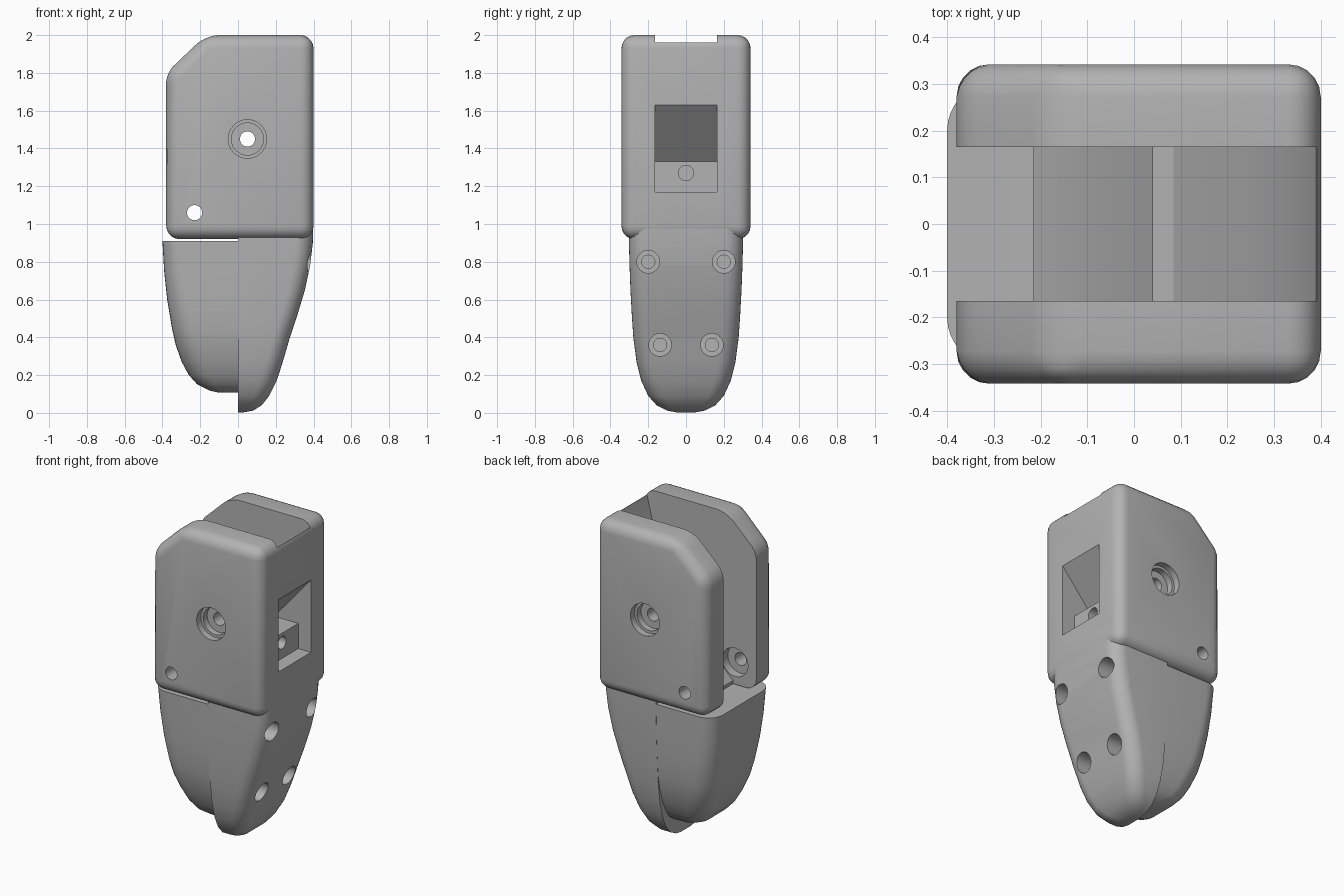
import bpy, bmesh, math
from mathutils import Matrix, Vector

cube = bpy.data.objects.get("Cube")
if cube:
    bpy.data.objects.remove(cube, do_unlink=True)

grey = bpy.data.materials.new("plain_grey")
grey.use_nodes = True
tone = (0.45, 0.45, 0.45, 1)
grey.diffuse_color = tone
grey.node_tree.nodes["Principled BSDF"].inputs["Base Color"].default_value = tone


def make(name, bm):
    bmesh.ops.recalc_face_normals(bm, faces=bm.faces)
    mesh = bpy.data.meshes.new(name)
    bm.to_mesh(mesh)
    bm.free()
    mesh.materials.append(grey)
    obj = bpy.data.objects.new(name, mesh)
    bpy.context.collection.objects.link(obj)
    return obj


def prism(name, profile, half, bevel=0):
    """Extrude an x-z profile across y, optionally rounding every edge."""
    bm = bmesh.new()
    face = bm.faces.new([bm.verts.new((x, -half, z)) for x, z in profile])
    out = bmesh.ops.extrude_face_region(bm, geom=[face])
    moved = [v for v in out["geom"] if isinstance(v, bmesh.types.BMVert)]
    bmesh.ops.translate(bm, verts=moved, vec=(0, 2 * half, 0))
    if bevel:
        bmesh.ops.bevel(bm, geom=bm.edges[:], offset=bevel, segments=5,
                        profile=0.5, affect="EDGES")
    return make(name, bm)


def rod(start, end, r1, r2=None):
    """Round cutter between two points."""
    a, b = Vector(start), Vector(end)
    turn = (b - a).to_track_quat("Z", "Y").to_matrix().to_4x4()
    bm = bmesh.new()
    bmesh.ops.create_cone(bm, cap_ends=True, segments=32, radius1=r1,
                          radius2=r2 or r1, depth=(b - a).length,
                          matrix=Matrix.Translation((a + b) / 2) @ turn)
    return make("hole_cutter", bm)


def cut(obj, cutters):
    bpy.context.view_layer.objects.active = obj
    for cutter in cutters:
        cutter.hide_render = True
        mod = obj.modifiers.new("cut", "BOOLEAN")
        mod.operation, mod.solver, mod.object = "DIFFERENCE", "EXACT", cutter
        bpy.ops.object.modifier_apply(modifier=mod.name)
        bpy.data.objects.remove(cutter, do_unlink=True)


def loft(name, rows, side):
    """Stack half outlines: z, reach from the x = 0 plane, half width, corner radius."""
    bm = bmesh.new()
    rings = []
    for z, reach, w, r in rows:
        arc = [(reach - r + r * math.sin(t), -w + r - r * math.cos(t))
               for t in (i * math.pi / 16 for i in range(9))]
        outline = [(0, -w)] + arc + [(x, -y) for x, y in reversed(arc)] + [(0, w)]
        rings.append([bm.verts.new((side * x, y, z)) for x, y in outline])
    count = len(rings[0])
    for low, high in zip(rings, rings[1:]):
        for i in range(count):
            j = (i + 1) % count
            bm.faces.new((low[i], low[j], high[j], high[i]))
    bm.faces.new(rings[0])
    bm.faces.new(rings[-1])
    return make(name, bm)


# Rounded upper housing with one chamfered corner
housing = prism("upper_housing", [(-0.38, 0.92), (0.40, 0.92), (0.40, 2.0),
                                  (-0.17, 2.0), (-0.38, 1.80)], 0.342, 0.07)

# Open slot between the cheeks and the cord window in the wall
slot = prism("slot_cutter", [(-0.6, 0.8), (-0.215, 0.8), (-0.215, 0.94),
                             (-0.105, 1.05), (0.04, 1.35), (0.085, 1.37),
                             (0.25, 1.60), (0.35, 1.80), (0.39, 1.96),
                             (0.6, 1.96), (0.6, 2.2), (-0.6, 2.2)], 0.165)
window = prism("window_cutter", [(0.6, 1.17), (0.31, 1.17), (0.31, 1.33),
                                 (0.14, 1.33), (0.27, 1.48), (0.40, 1.63),
                                 (0.6, 1.63)], 0.163)
cutters = [slot, window, rod((0.35, 0, 1.27), (0.12, 0, 1.27), 0.04)]

# Hinge bores and small pin bores through both cheeks
for s in (-1, 1):
    cutters += [
        rod((0.05, s * 0.5, 1.45), (0.05, s * 0.1, 1.45), 0.04),
        rod((0.05, s * 0.36, 1.45), (0.05, s * 0.26, 1.45), 0.085),
        rod((0.05, s * 0.36, 1.45), (0.05, s * 0.30, 1.45), 0.102),
        rod((-0.23, s * 0.5, 1.06), (-0.23, s * 0.1, 1.06), 0.04),
        rod((-0.23, s * 0.14, 1.06), (-0.23, s * 0.22, 1.06), 0.09),
    ]
cut(housing, cutters)

# Tapering outer half of the tip
shell = loft("tip_shell", [
    (0.003, 0.03, 0.05, 0.03), (0.012, 0.08, 0.10, 0.05),
    (0.04, 0.125, 0.155, 0.07), (0.09, 0.165, 0.20, 0.08),
    (0.17, 0.205, 0.237, 0.09), (0.27, 0.237, 0.262, 0.09),
    (0.40, 0.275, 0.279, 0.09), (0.52, 0.315, 0.287, 0.09),
    (0.65, 0.354, 0.294, 0.09), (0.78, 0.382, 0.299, 0.09),
    (0.90, 0.396, 0.302, 0.09), (1.02, 0.399, 0.304, 0.09)], 1)

# Four stepped screw recesses on the sloping side
recesses = []
for y, z, x in ((0.20, 0.80, 0.38), (0.137, 0.36, 0.26)):
    for s in (-1, 1):
        recesses += [rod((0.6, s * y, z), (x - 0.10, s * y, z), 0.06),
                     rod((0.6, s * y, z), (x - 0.15, s * y, z), 0.035)]
cut(shell, recesses)

# Rounded inner pad of the tip
pad = loft("tip_pad", [
    (0.107, 0.10, 0.09, 0.05), (0.118, 0.15, 0.13, 0.07),
    (0.15, 0.215, 0.172, 0.09), (0.20, 0.26, 0.205, 0.11),
    (0.27, 0.298, 0.237, 0.13), (0.36, 0.33, 0.264, 0.13),
    (0.45, 0.35, 0.281, 0.13), (0.60, 0.375, 0.291, 0.12),
    (0.75, 0.391, 0.297, 0.11), (0.91, 0.40, 0.301, 0.10)], -1)

# Smooth curved surfaces while keeping hard edges
for obj in (housing, shell, pad):
    bpy.ops.object.select_all(action="DESELECT")
    obj.select_set(True)
    bpy.context.view_layer.objects.active = obj
    bpy.ops.object.shade_smooth_by_angle(angle=math.radians(30))
